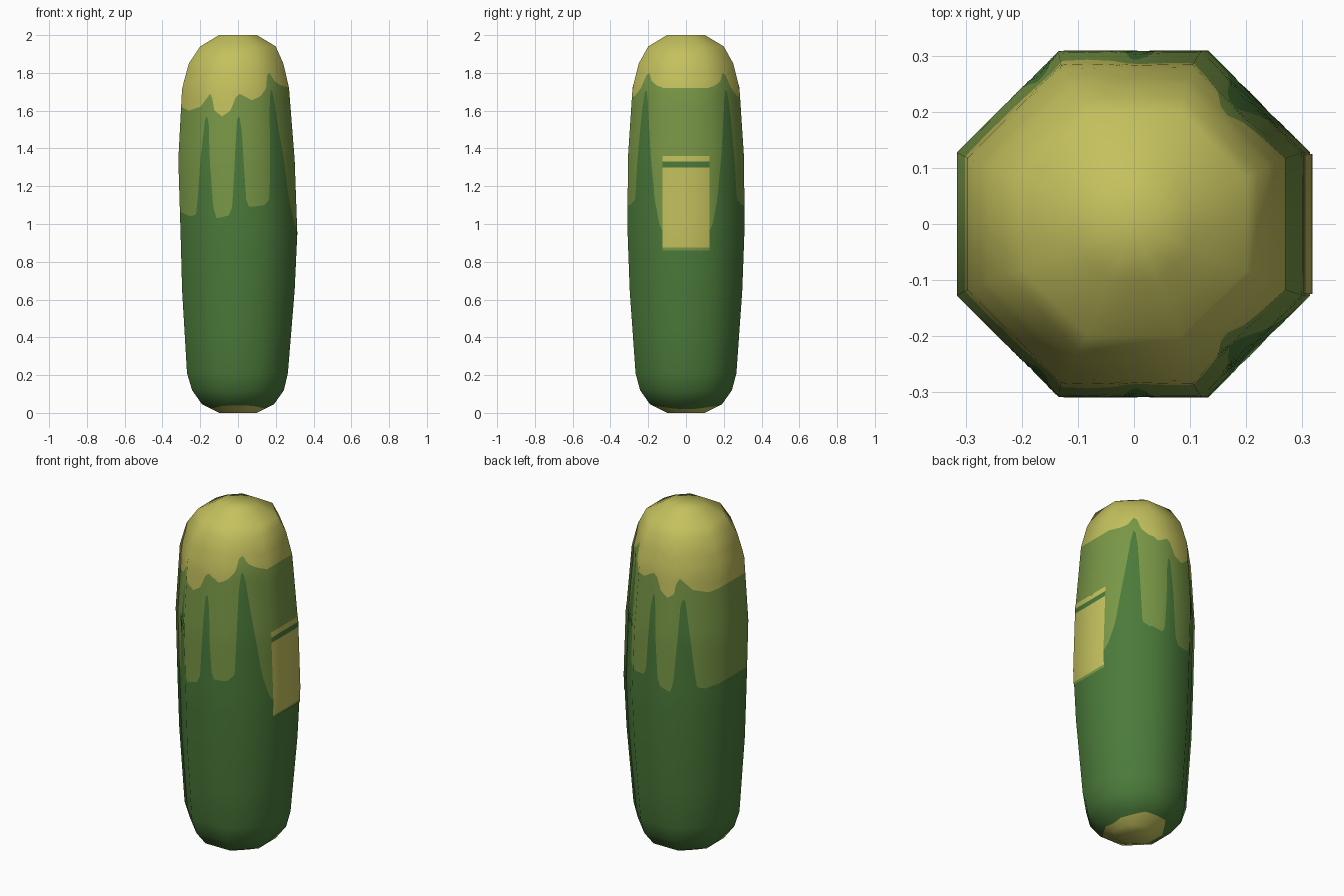
import bpy, math
from mathutils import Vector

if "Cube" in bpy.data.objects:
    bpy.data.objects.remove(bpy.data.objects["Cube"])

# ---- flat colours ----
def material(name, rgb):
    m = bpy.data.materials.new(name)
    m.diffuse_color = (*rgb, 1)
    m.use_nodes = True
    m.node_tree.nodes["Principled BSDF"].inputs["Base Color"].default_value = m.diffuse_color
    return m

MATS = [material("pale_yellow", (0.55, 0.53, 0.11)),
        material("dark_green", (0.070, 0.195, 0.042)),
        material("light_green", (0.19, 0.31, 0.062))]
YELLOW, DARK, LIGHT = range(3)

# ---- silhouette: (z, half width, x offset) ----
PROFILE = [(0, .10, 0), (.045, .19, 0), (.12, .243, 0), (.21, .267, -.003),
           (.65, .298, .002), (.95, .309, .005), (1.34, .308, -.008),
           (1.72, .283, -.013), (1.85, .25, -.01), (1.94, .2, 0), (2, .10, 0)]
WIDTH = [(z, w) for z, w, c in PROFILE]
SHIFT = [(z, c) for z, w, c in PROFILE]

# ---- painted edges: (side number from left = 0 to right = 4, height) ----
YELLOW_EDGE = [(0, 1.62), (.5, 1.62), (.74, 1.60), (1.1, 1.62), (1.4, 1.69), (1.48, 1.66),
               (1.53, 1.60), (1.7, 1.57), (1.88, 1.60), (2, 1.67), (2.09, 1.69),
               (2.36, 1.655), (2.6, 1.68), (2.77, 1.72), (2.86, 1.79), (2.95, 1.80),
               (3.08, 1.755), (3.25, 1.735), (3.5, 1.72), (4, 1.72)]
DARK_EDGE = [(0, 1.065), (.5, 1.065), (.8, 1.04), (.97, 1.05), (1.03, 1.13), (1.18, 1.4),
             (1.26, 1.56), (1.31, 1.57), (1.37, 1.54), (1.42, 1.34), (1.48, 1.09), (1.55, 1.03),
             (1.8, 1.045), (1.88, 1.09), (1.95, 1.29), (2.02, 1.555), (2.08, 1.57),
             (2.13, 1.475), (2.17, 1.13), (2.23, 1.09), (2.57, 1.1), (2.72, 1.13),
             (2.77, 1.3), (2.84, 1.6), (2.9, 1.7), (2.95, 1.71), (3.0, 1.66), (3.09, 1.5),
             (3.21, 1.29), (3.29, 1.13), (3.43, 1.0), (3.5, .97), (4, .95)]

def lerp(table, x):
    if x <= table[0][0]:
        return table[0][1]
    for (a, u), (b, v) in zip(table, table[1:]):
        if x <= b:
            return u + (v - u) * (x - a) / (b - a)
    return table[-1][1]

def ring_dir(s):
    """Point on a unit octagon, s = side number going round from -x."""
    k = round(s)
    a = math.pi + k * math.pi / 4
    f = 2 * (s - k) * math.tan(math.pi / 8)
    return Vector((math.cos(a) - f * math.sin(a), math.sin(a) + f * math.cos(a), 0))

def surface(s, z):
    p = ring_dir(s) * lerp(WIDTH, z)
    return p + Vector((lerp(SHIFT, z), 0, z))

def normal(s, z):
    lo, hi = max(z - .05, 0), min(z + .05, 2)
    slope = (lerp(WIDTH, hi) - lerp(WIDTH, lo)) / (hi - lo)
    n = ring_dir(s).normalized()
    n.z = -slope
    return n.normalized()

def make_object(name, verts, faces, colours, normals):
    me = bpy.data.meshes.new(name)
    me.from_pydata(verts, [], faces)
    for m in MATS:
        me.materials.append(m)
    for poly, c in zip(me.polygons, colours):
        poly.material_index = c
        poly.use_smooth = True
    me.update()
    me.normals_split_custom_set_from_vertices(normals)
    ob = bpy.data.objects.new(name, me)
    bpy.context.collection.objects.link(ob)
    return ob

# ---- body: rows of the mesh follow the painted edges ----
def column(s):
    """Heights up one column, with the colour of the face above each."""
    m = min(s, 8 - s)                       # mirrored front to back
    patch = .03 - .01 * math.cos(s * math.pi / 2)
    dark, yellow = lerp(DARK_EDGE, m), lerp(YELLOW_EDGE, m)
    rows = [(0, YELLOW), (patch, DARK)]
    rows += [(z, DARK) for z in (.045, .12, .21, .43, .65)]
    for a, b, n, c in ((.8, dark, 6, DARK), (dark, yellow, 8, LIGHT), (yellow, 1.85, 5, YELLOW)):
        rows += [(a + (b - a) * i / n, c) for i in range(n)]
    return rows + [(z, YELLOW) for z in (1.85, 1.895, 1.94, 1.97, 2)]

PER_SIDE = 40
COLS = 8 * PER_SIDE
verts, normals, faces, colours = [], [], [], []
for j in range(COLS):
    s = j / PER_SIDE
    rows = column(s)
    verts += [surface(s, z) for z, c in rows]
    normals += [normal(s, z) for z, c in rows]
R = len(rows)
for j in range(COLS):
    a, b = j * R, (j + 1) % COLS * R
    for i in range(R - 1):
        faces.append((a + i, b + i, b + i + 1, a + i + 1))
        colours.append(rows[i][1])
# flat end caps
bottom, top = len(verts), len(verts) + 1
verts += [Vector((0, 0, 0)), Vector((0, 0, 2))]
normals += [Vector((0, 0, -1)), Vector((0, 0, 1))]
for j in range(COLS):
    a, b = j * R, (j + 1) % COLS * R
    faces += [(bottom, b, a), (top, a + R - 1, b + R - 1)]
    colours += [YELLOW, YELLOW]
make_object("body", verts, faces, colours, normals)

# ---- thin label plates on the right side ----
def plate(name, z0, z1, colour, lift=.004, half=.125, n=12):
    v, nm, f = [], [], []
    for i in range(n + 1):
        z = z0 + (z1 - z0) * i / n
        x = lerp(WIDTH, z) + lerp(SHIFT, z) + lift
        for y in (-half, half):
            v.append(Vector((x, y, z)))
            nm.append(normal(4 + y / (2 * .128), z))
        if i:
            k = 2 * i
            f.append((k - 2, k - 1, k + 1, k))
    make_object(name, v, f, [colour] * len(f), nm)

plate("label_panel", .875, 1.30, YELLOW)
plate("label_gap", 1.30, 1.33, DARK)
plate("label_stripe", 1.33, 1.36, YELLOW)
plate("label_lower_line", .86, .875, LIGHT)
